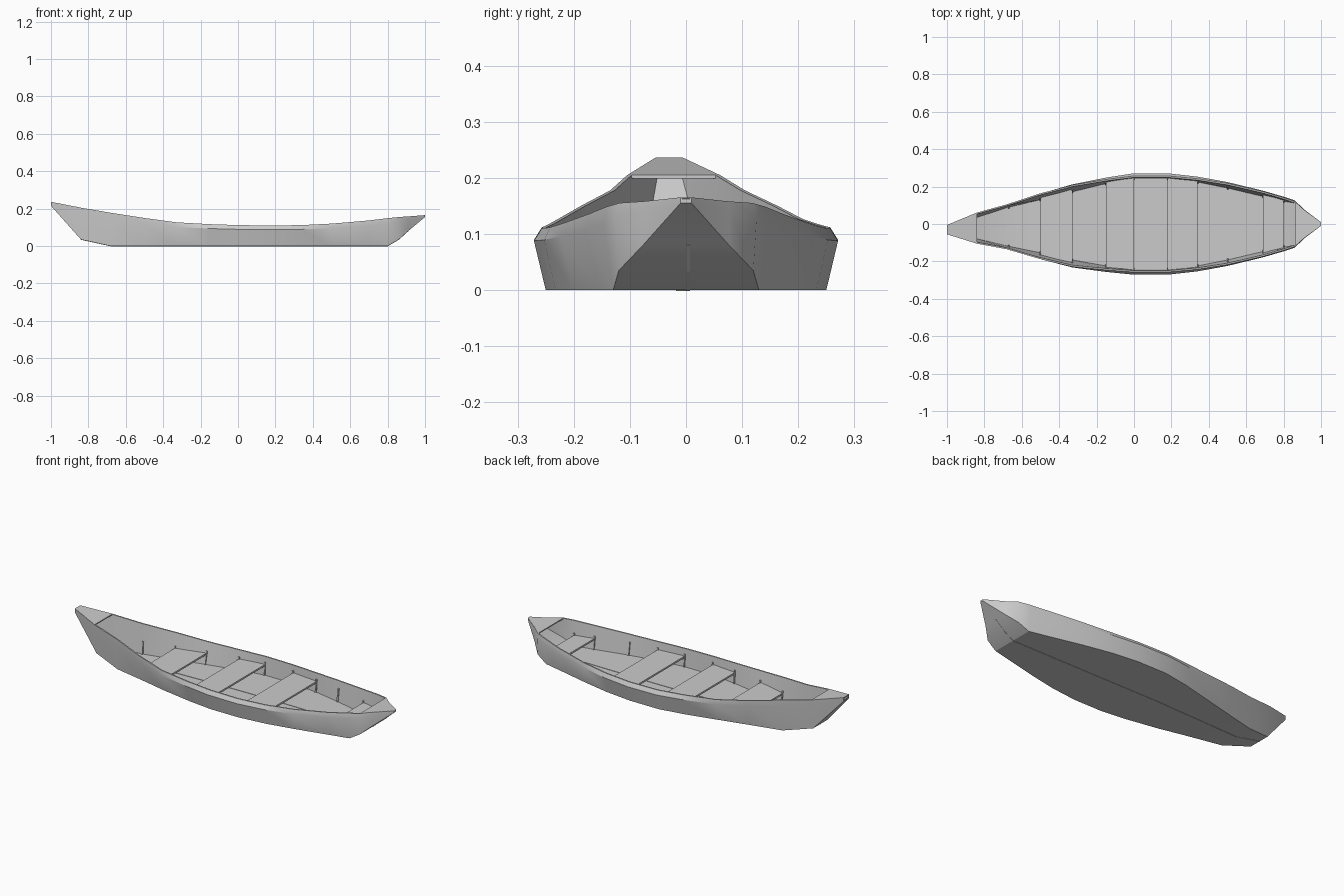
import bpy, bmesh, math

cube = bpy.data.objects.get("Cube")
if cube:
    bpy.data.objects.remove(cube, do_unlink=True)

grey = bpy.data.materials.new("weathered_grey")
grey.use_nodes = True
grey.diffuse_color = (0.6, 0.6, 0.6, 1)
bsdf = grey.node_tree.nodes["Principled BSDF"]
bsdf.inputs["Base Color"].default_value = (0.6, 0.6, 0.6, 1)
bsdf.inputs["Roughness"].default_value = 0.8

# Hull stations: x, centre y, bottom half, bottom z, widest half, rim half, rim z
STATIONS = [
    (-1, -.03, .025, .215, .025, .025, .236),
    (-.84, -.022, .065, .035, .08, .083, .205),
    (-.68, -.015, .11, 0, .12, .12, .178),
    (-.5, -.012, .15, 0, .174, .176, .15),
    (-.33, -.01, .19, 0, .222, .218, .127),
    (-.15, -.004, .228, 0, .252, .242, .117),
    (0, 0, .25, 0, .271, .257, .112),
    (.18, 0, .25, 0, .271, .257, .11),
    (.34, 0, .232, 0, .253, .242, .112),
    (.5, 0, .2, 0, .224, .217, .12),
    (.69, 0, .155, 0, .178, .173, .136),
    (.8, 0, .13, 0, .146, .141, .149),
    (.86, 0, .12, .035, .126, .12, .155),
    (.91, 0, .077, .08, .077, .075, .158),
    (1, 0, .01, .155, .01, .01, .165),
]


def station(x):
    """Interpolated hull station at x."""
    for a, b in zip(STATIONS, STATIONS[1:]):
        if a[0] <= x <= b[0]:
            k = (x - a[0]) / (b[0] - a[0])
            return [p + (q - p) * k for p, q in zip(a, b)]


def inner_half(x, z):
    """Distance from the centre line to the inner wall at height z."""
    _, _, bottom, zb, _, rim, zr = station(x)
    k = (z - zb) / (zr - zb)
    return bottom - .01 + (rim - bottom + .002) * k


def loft(name, rings, smooth=False):
    """Join closed rings of points into a capped solid."""
    bm = bmesh.new()
    loops = [[bm.verts.new(p) for p in ring] for ring in rings]
    n = len(loops[0])
    for a, b in zip(loops, loops[1:]):
        for i in range(n):
            j = (i + 1) % n
            bm.faces.new((a[i], a[j], b[j], b[i]))
    bm.faces.new(loops[0])
    bm.faces.new(loops[-1])
    bmesh.ops.recalc_face_normals(bm, faces=bm.faces)
    mesh = bpy.data.meshes.new(name)
    bm.to_mesh(mesh)
    bm.free()
    mesh.materials.append(grey)
    obj = bpy.data.objects.new(name, mesh)
    bpy.context.collection.objects.link(obj)
    if smooth:
        bpy.ops.object.select_all(action='DESELECT')
        obj.select_set(True)
        bpy.context.view_layer.objects.active = obj
        bpy.ops.object.shade_smooth_by_angle(angle=math.radians(30))
    return obj


def slab(x, yc, half, z, thick):
    """Rectangular cross-section hanging below z."""
    return [(x, yc - half, z), (x, yc + half, z),
            (x, yc + half, z - thick), (x, yc - half, z - thick)]


# Hull shell: outer skin, rim and inner skin in one ring
def hull_ring(x, yc, bottom, zb, mid, rim, zr):
    zm = zb + (zr - zb) * .8
    wall = min(.008, rim * .3)
    side = [(bottom, zb), (mid, zm), (rim, zr),
            (rim - wall, zr), (bottom - wall, zb + .008)]
    right = [(x, yc + y, z) for y, z in side]
    left = [(x, yc - y, z) for y, z in reversed(side)]
    return right + left


loft("hull", [hull_ring(*s) for s in STATIONS], smooth=True)

# End decks
for name, part in (("bow_deck", STATIONS[:2]), ("stern_deck", STATIONS[-3:])):
    loft(name, [slab(s[0], s[1], s[5] - .001, s[6] + .0005, .006) for s in part])

# Thwarts and the ribs at their edges
SEAT_Z = .068
SEATS = [(-.5, -.33), (-.15, 0), (.18, .34), (.69, .8)]
for i, ends in enumerate(SEATS):
    loft(f"thwart_{i + 1}",
         [slab(x, station(x)[1], inner_half(x, SEAT_Z) + .003, SEAT_Z, .01) for x in ends])

for i, x in enumerate([-.67, .5] + [x for ends in SEATS for x in ends]):
    yc = station(x)[1]
    for side, word in ((1, "left"), (-1, "right")):
        rings = []
        for z in (.006, SEAT_Z + .012):
            y = inner_half(x, z)
            rings.append([(x + dx, yc + side * (y + dy), z)
                          for dx, dy in ((-.004, -.006), (.004, -.006), (.004, .003), (-.004, .003))])
        loft(f"rib_{word}_{i + 1}", rings)

# Keel strip outside, running up both ends, and its seam on the floor
KEEL = [(-.84, -.02, .035), (-.68, -.014, 0), (-.15, .003, 0),
        (.8, .004, 0), (.86, .004, .035), (.912, .004, .082)]
loft("keel", [slab(x, y, .0035, z + .003, .0045) for x, y, z in KEEL])
FLOOR = [(-.84, -.018, .043), (-.68, -.012, .008), (-.15, .008, .008),
         (.18, .014, .008), (.8, .01, .008), (.86, .006, .043)]
loft("floor_seam", [slab(x, y, .003, z + .002, .004) for x, y, z in FLOOR])
